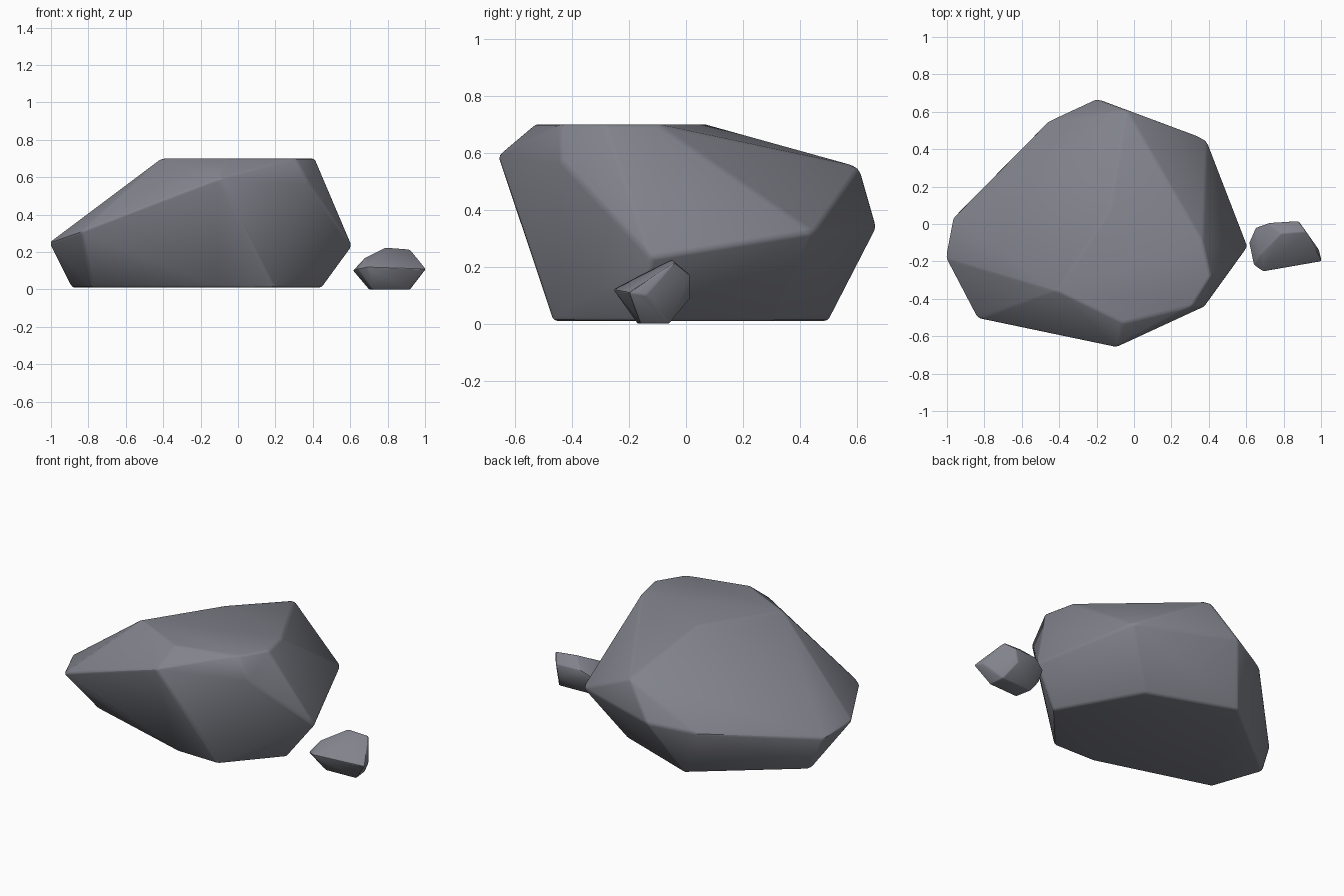
import bpy, bmesh, math

if "Cube" in bpy.data.objects:
    bpy.data.objects.remove(bpy.data.objects["Cube"])

stone = bpy.data.materials.new("slate grey")
stone.diffuse_color = (0.22, 0.225, 0.26, 1)
stone.use_nodes = True
stone.node_tree.nodes["Principled BSDF"].inputs["Base Color"].default_value = stone.diffuse_color


def make_rock(name, corners, bevel):
    """Convex faceted rock from corner points, with slightly worn edges."""
    bm = bmesh.new()
    for c in corners:
        bm.verts.new(c)
    res = bmesh.ops.convex_hull(bm, input=bm.verts[:])
    loose = [v for v in bm.verts if not v.link_faces]
    bmesh.ops.delete(bm, geom=loose, context='VERTS')
    bmesh.ops.dissolve_limit(bm, angle_limit=math.radians(4),
                             verts=bm.verts[:], edges=bm.edges[:])
    bmesh.ops.recalc_face_normals(bm, faces=bm.faces[:])
    mesh = bpy.data.meshes.new(name)
    bm.to_mesh(mesh)
    bm.free()
    mesh.materials.append(stone)
    obj = bpy.data.objects.new(name, mesh)
    bpy.context.collection.objects.link(obj)
    mod = obj.modifiers.new("worn edges", 'BEVEL')
    mod.width = bevel
    mod.segments = 2
    mod.limit_method = 'ANGLE'
    mod.angle_limit = math.radians(25)
    bpy.ops.object.select_all(action='DESELECT')
    obj.select_set(True)
    bpy.context.view_layer.objects.active = obj
    bpy.ops.object.modifier_apply(modifier=mod.name)
    bpy.ops.object.shade_smooth_by_angle(angle=math.radians(30))


# Large boulder: flat top, widest ring, flat base
top = [(-.41, -.36, .70), (-.13, .07, .70), (-.06, -.53, .70),
       (.31, -.44, .70), (.41, -.28, .70), (.37, -.1, .70)]
ring = [(-.1, -.66, .59), (.38, -.44, .57), (.61, -.12, .23), (.39, .45, .32),
        (-.04, .61, .55), (-.2, .67, .34), (-.46, .55, .30), (-.97, .03, .21),
        (-1.01, -.18, .25), (-.84, -.505, .31)]
base = [(-.89, .06, .01), (-.78, -.25, .01), (-.08, -.46, .01), (.19, -.465, .01),
        (.45, -.17, .01), (.18, .31, .01), (-.34, .5, .01)]
make_rock("boulder", top + ring + base, 0.014)

# Small pebble beside it
make_rock("pebble", [
    (.79, -.05, .225), (.92, -.04, .215), (.88, .015, .17), (.72, .005, .17),
    (.65, -.02, .13), (.615, -.1, .10), (.64, -.22, .11), (.69, -.255, .12),
    (1.005, -.2, .11), (.68, -.16, .17), (.99, -.14, .10),
    (.70, -.07, 0), (.72, -.17, 0), (.92, -.16, 0), (.91, -.06, 0),
    (.86, .015, .09)], 0.006)
